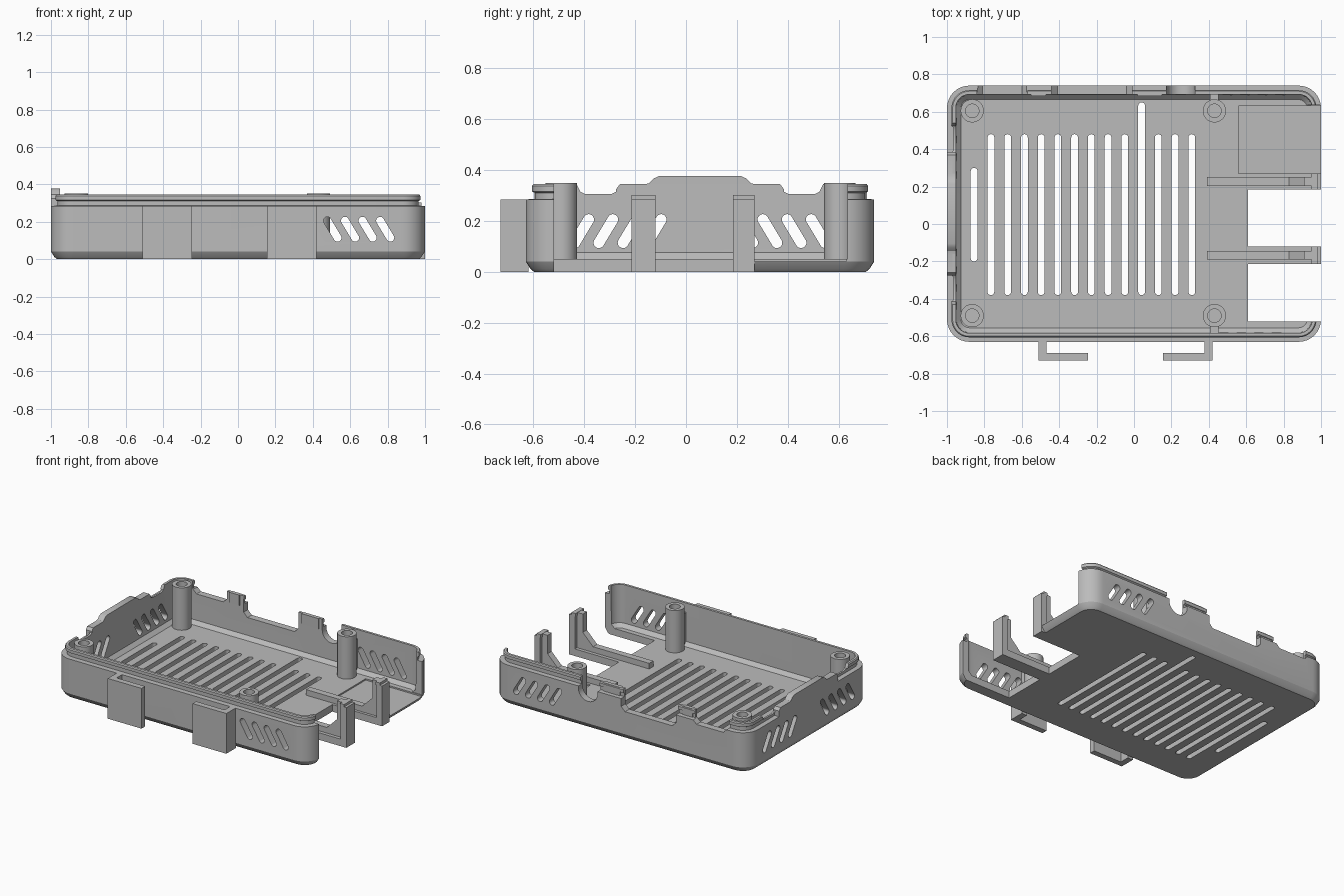
import bpy, bmesh
from math import sin, cos, pi, radians
from mathutils import Matrix, Vector

if "Cube" in bpy.data.objects:
    bpy.data.objects.remove(bpy.data.objects["Cube"])

grey = bpy.data.materials.new("plain grey plastic")
grey.use_nodes = True
COLOUR = (0.5, 0.5, 0.5, 1)
grey.diffuse_color = COLOUR
grey.node_tree.nodes["Principled BSDF"].inputs["Base Color"].default_value = COLOUR

FRONT, BACK = -0.63, 0.74
MID = (FRONT + BACK) / 2


def finish(bm, name, smooth=True):
    bmesh.ops.recalc_face_normals(bm, faces=bm.faces)
    mesh = bpy.data.meshes.new(name)
    bm.to_mesh(mesh)
    bm.free()
    mesh.materials.append(grey)
    ob = bpy.data.objects.new(name, mesh)
    bpy.context.collection.objects.link(ob)
    if smooth:
        shade(ob)
    return ob


def shade(ob):
    bpy.ops.object.select_all(action="DESELECT")
    ob.select_set(True)
    bpy.context.view_layer.objects.active = ob
    bpy.ops.object.shade_smooth_by_angle(angle=radians(30))


def loft(bm, rings):
    loops = [[bm.verts.new(p) for p in ring] for ring in rings]
    n = len(loops[0])
    for a, b in zip(loops, loops[1:]):
        for i in range(n):
            j = (i + 1) % n
            bm.faces.new((a[i], a[j], b[j], b[i]))
    bm.faces.new(loops[0][::-1])
    bm.faces.new(loops[-1])


def box(bm, x0, x1, y0, y1, z0, z1):
    loft(bm, [[(x0, y0, z), (x1, y0, z), (x1, y1, z), (x0, y1, z)] for z in (z0, z1)])


def prism(bm, points, axis, a, b):
    """Extrude a 2D outline along an axis between a and b."""
    def place(p, d):
        q = list(p)
        q.insert(axis, d)
        return q
    loft(bm, [[place(p, d) for p in points] for d in (a, b)])


def rounded(hx, hy, r, cx=0, cy=0, steps=8):
    """Outline of a rounded rectangle."""
    pts = []
    for k, (sx, sy) in enumerate(((1, 1), (-1, 1), (-1, -1), (1, -1))):
        for i in range(steps + 1):
            t = (k + i / steps) * pi / 2
            pts.append((cx + sx * (hx - r) + r * cos(t), cy + sy * (hy - r) + r * sin(t)))
    return pts


def slot(bm, axis, centre, half, width, tilt, a, b):
    """Round-ended slot, tilted in its plane."""
    rot = Matrix.Rotation(tilt, 2)
    pts = [rot @ Vector(p) + Vector(centre) for p in rounded(width / 2, half, width / 2 - 0.0005)]
    prism(bm, [tuple(p) for p in pts], axis, a, b)


def carve(ob, cutter):
    cutter.hide_render = True
    mod = ob.modifiers.new("cut", "BOOLEAN")
    mod.operation, mod.solver, mod.object = "DIFFERENCE", "EXACT", cutter
    mod.use_self = True
    dg = bpy.context.evaluated_depsgraph_get()
    mesh = bpy.data.meshes.new_from_object(ob.evaluated_get(dg))
    ob.modifiers.clear()
    ob.data = mesh
    bpy.data.objects.remove(cutter)


# Tray: outer wall, stepped lip, inner wall and floor in one lofted section
section = [(0, 0.032), (0.012, 0.018), (0.04, 0), (0.285, 0), (0.286, 0.035), (0.31, 0.035),
           (0.316, 0.024), (0.338, 0.024), (0.345, 0.03), (0.345, 0.047), (0.075, 0.05), (0.05, 0.075)]
bm = bmesh.new()
loft(bm, [[(x, y, z) for x, y in rounded(1 - d, (BACK - FRONT) / 2 - d, 0.12 - d, cy=MID)]
          for z, d in section])
tray = finish(bm, "tray", False)

# Openings in the right end and the floor
bm = bmesh.new()
box(bm, 0.9, 1.1, -0.52, 0.635, 0.05, 1)
for y0, y1 in ((-0.52, -0.215), (-0.12, 0.185)):
    box(bm, 0.61, 1.1, y0, y1, -0.1, 0.2)
box(bm, 0.56, 1.2, 0.27, 0.63, 0.04, 0.3)
carve(tray, finish(bm, "end_cutter", False))

# Floor vents
bm = bmesh.new()
slot(bm, 2, (-0.855, 0.05), 0.25, 0.036, 0, -0.1, 0.2)
for i in range(13):
    top = 0.65 if i == 9 else 0.48
    slot(bm, 2, (-0.765 + i * 0.0895, (top - 0.38) / 2), (top + 0.38) / 2, 0.036, 0, -0.1, 0.2)

# Slanted wall vents: through front and back, and two mirrored groups on the left
for i in range(4):
    slot(bm, 1, (0.505 + i * 0.094, 0.16), 0.074, 0.042, radians(31), -0.8, 0.8)
    for s in (-1, 1):
        slot(bm, 0, (0.055 + s * (0.18 + i * 0.095), 0.16), 0.074, 0.042,
             radians(31 * s), -1.1, -0.9)
carve(tray, finish(bm, "vent_cutter", False))

# Port notches in the back wall, dips in the side wall
bm = bmesh.new()
for x0, x1, z in ((-0.84, -0.57, 0.26), (-0.44, -0.01, 0.2)):
    c = 0.03
    prism(bm, [(x0, 0.5), (x0, z + c), (x0 + c, z), (x1 - c, z), (x1, z + c), (x1, 0.5)], 1, 0.67, 0.9)
arc = [(0.25 + 0.075 * cos(t * pi / 12), 0.27 - 0.075 * sin(t * pi / 12)) for t in range(13)]
prism(bm, arc + [(0.175, 0.5), (0.325, 0.5)], 1, 0.67, 0.9)
for s in (-1, 1):
    dip = [(0.215, 0.5), (0.215, 0.345), (0.23, 0.315), (0.25, 0.305),
           (0.35, 0.305), (0.37, 0.315), (0.385, 0.345), (0.385, 0.5)]
    prism(bm, [(0.055 + s * (y + 0.1), z) for y, z in dip], 0, -1.1, -0.9)
carve(tray, finish(bm, "notch_cutter", False))
shade(tray)

# Raised panel on the left wall
bm = bmesh.new()
half = [(0.33, 0.28), (0.33, 0.325), (0.315, 0.345), (0.215, 0.345), (0.2, 0.348), (0.18, 0.368), (0.16, 0.377)]
outline = [(0.055 + y, z) for y, z in half] + [(0.055 - y, z) for y, z in reversed(half)]
prism(bm, outline, 0, -1, -0.953)
finish(bm, "raised_side_panel")

# Screw posts with holes
for i, (x, y) in enumerate(((-0.865, 0.605), (0.43, 0.605), (-0.865, -0.49), (0.43, -0.49))):
    bm = bmesh.new()
    rings = [(0.062, 0.045), (0.062, 0.35), (0.036, 0.35), (0.036, 0.06)]
    loft(bm, [[(x + r * cos(t * pi / 16), y + r * sin(t * pi / 16), z) for t in range(32)] for r, z in rings])
    finish(bm, f"screw_post_{i + 1}")

# Ribs joining the right-hand posts to the walls
for name, y0, y1 in (("back", 0.655, 0.7), ("front", -0.59, -0.54)):
    bm = bmesh.new()
    box(bm, 0.407, 0.453, y0, y1, 0.045, 0.28)
    finish(bm, name + "_post_rib")

# Port dividers: floor rib, sloped brace and end plate with a lip
for name, y, y0, y1 in (("front", -0.1675, -0.215, -0.12), ("back", 0.2275, 0.185, 0.27)):
    bm = bmesh.new()
    rib = [(0.39, 0.04), (0.39, 0.09), (0.83, 0.09), (0.91, 0.17), (0.91, 0.3), (0.96, 0.3), (0.96, 0.04)]
    loft(bm, [[(x, y + d, z) for x, z in rib] for d in (-0.023, 0.023)])
    box(bm, 0.955, 1, y0, y1, 0, 0.285)
    box(bm, 0.95, 0.982, y0, y1, 0.28, 0.302)
    finish(bm, name + "_port_divider")

# Small catches inside the back lip
bm = bmesh.new()
for x0, x1 in ((-0.55, -0.47), (0.02, 0.15)):
    box(bm, x0, x1, 0.685, 0.712, 0.27, 0.345)
finish(bm, "back_catches")

# Mounting hooks on the front
for name, x, s in (("left", 0.42, -1), ("right", -0.51, 1)):
    bm = bmesh.new()
    hook = [(0, -0.62), (0, -0.73), (0.265, -0.73), (0.265, -0.69), (0.042, -0.69), (0.042, -0.62)]
    prism(bm, [(x + s * px, py) for px, py in hook], 2, 0, 0.285)
    finish(bm, name + "_mounting_hook")
